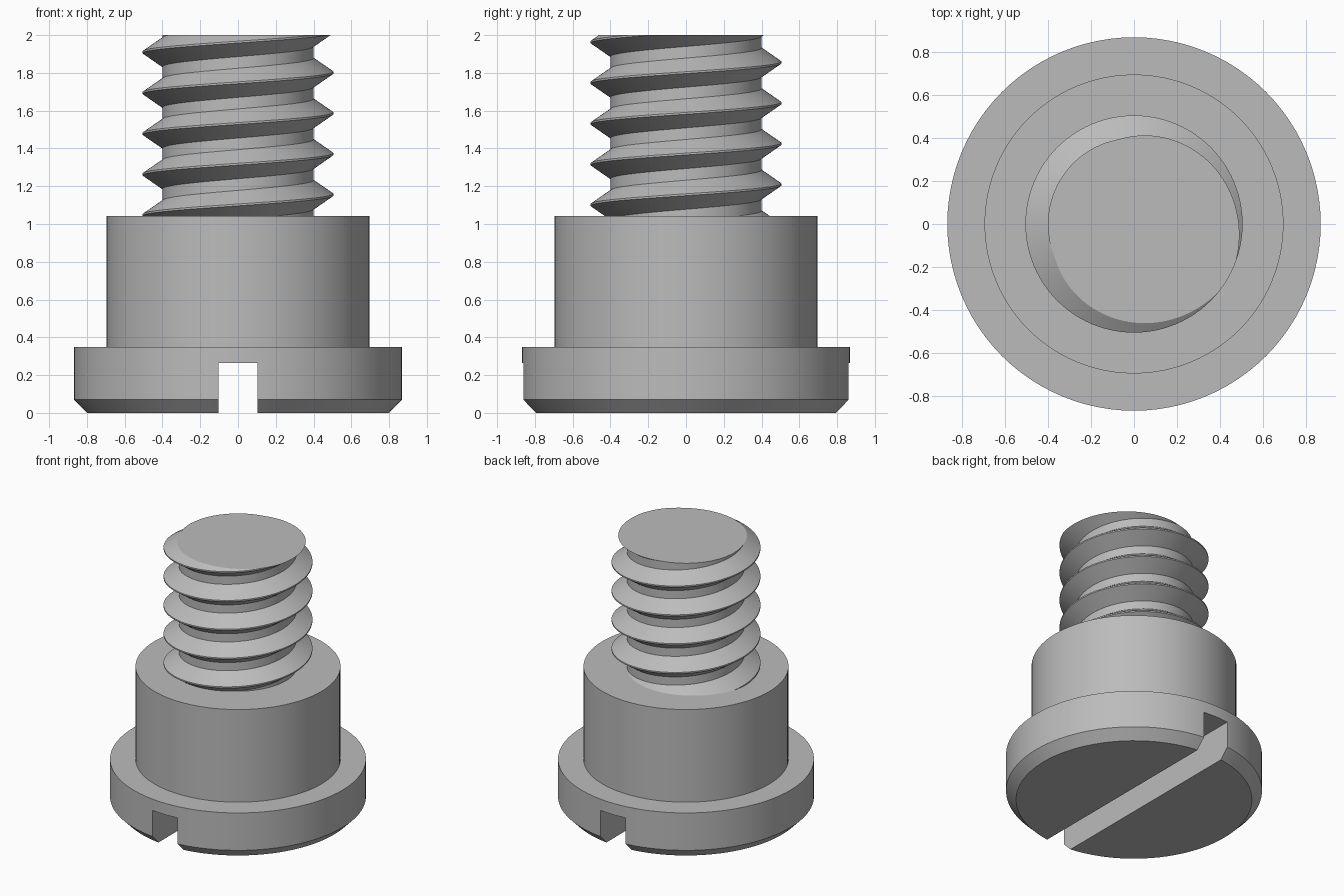
import bpy, bmesh, math

cube = bpy.data.objects.get("Cube")
if cube:
    bpy.data.objects.remove(cube)

SEGMENTS = 96
PITCH = 0.2155
TOP = 2.0

steel = bpy.data.materials.new("grey steel")
steel.use_nodes = True
grey = (0.5, 0.5, 0.5, 1)
steel.diffuse_color = grey
steel.node_tree.nodes["Principled BSDF"].inputs["Base Color"].default_value = grey


def finish(name, bm):
    bmesh.ops.recalc_face_normals(bm, faces=bm.faces)
    mesh = bpy.data.meshes.new(name)
    bm.to_mesh(mesh)
    bm.free()
    mesh.materials.append(steel)
    obj = bpy.data.objects.new(name, mesh)
    bpy.context.collection.objects.link(obj)
    return obj


def smooth(obj):
    bpy.ops.object.select_all(action='DESELECT')
    obj.select_set(True)
    bpy.context.view_layer.objects.active = obj
    bpy.ops.object.shade_smooth_by_angle(angle=math.radians(20))


def ring_point(radius, step, z):
    a = 2 * math.pi * step / SEGMENTS
    return (radius * math.cos(a), radius * math.sin(a), z)


# Head and shoulder: one turned solid with a chamfered lower rim
bm = bmesh.new()
profile = [(0.80, 0), (0.868, 0.07), (0.868, 0.35), (0.695, 0.35), (0.695, 1.043)]
rings = [[bm.verts.new(ring_point(r, s, z)) for s in range(SEGMENTS)] for r, z in profile]
for low, high in zip(rings, rings[1:]):
    for s in range(SEGMENTS):
        t = (s + 1) % SEGMENTS
        bm.faces.new((low[s], low[t], high[t], high[s]))
bm.faces.new(rings[0])
bm.faces.new(rings[-1])
body = finish("head_and_shoulder", bm)

# Screwdriver slot cut through the head from front to back
bm = bmesh.new()
bmesh.ops.create_cube(bm, size=1)
bmesh.ops.scale(bm, vec=(0.206, 3, 0.53), verts=bm.verts)
cutter = finish("slot_cutter", bm)
cutter.hide_render = True
bpy.context.view_layer.objects.active = body
cut = body.modifiers.new("slot", 'BOOLEAN')
cut.operation = 'DIFFERENCE'
cut.solver = 'EXACT'
cut.object = cutter
bpy.ops.object.modifier_apply(modifier="slot")
bpy.data.objects.remove(cutter)
smooth(body)

# Threaded shank: a ridge profile swept along a right-handed helix
bm = bmesh.new()
ridge = [(0.40, -0.077), (0.505, -0.005), (0.505, 0.005), (0.40, 0.077),
         (0.40, PITCH - 0.077)]
sections = []
for s in range(SEGMENTS * 7 + 1):
    centre = 0.724 + PITCH * s / SEGMENTS
    sections.append([bm.verts.new(ring_point(r, s, centre + dz)) for r, dz in ridge])
for a, b in zip(sections, sections[1:]):
    for j in range(len(ridge) - 1):
        bm.faces.new((a[j], b[j], b[j + 1], a[j + 1]))
bmesh.ops.remove_doubles(bm, verts=bm.verts, dist=0.0005)

# Trim the shank flat at both ends and cap it
for height, side in ((TOP, 1), (1.03, -1)):
    bmesh.ops.bisect_plane(bm, geom=bm.verts[:] + bm.edges[:] + bm.faces[:],
                           plane_co=(0, 0, height), plane_no=(0, 0, side),
                           clear_outer=True)
    rim = [e for e in bm.edges if e.is_boundary
           and all(abs(v.co.z - height) < 0.001 for v in e.verts)]
    bmesh.ops.contextual_create(bm, geom=rim)
shank = finish("threaded_shank", bm)
smooth(shank)
